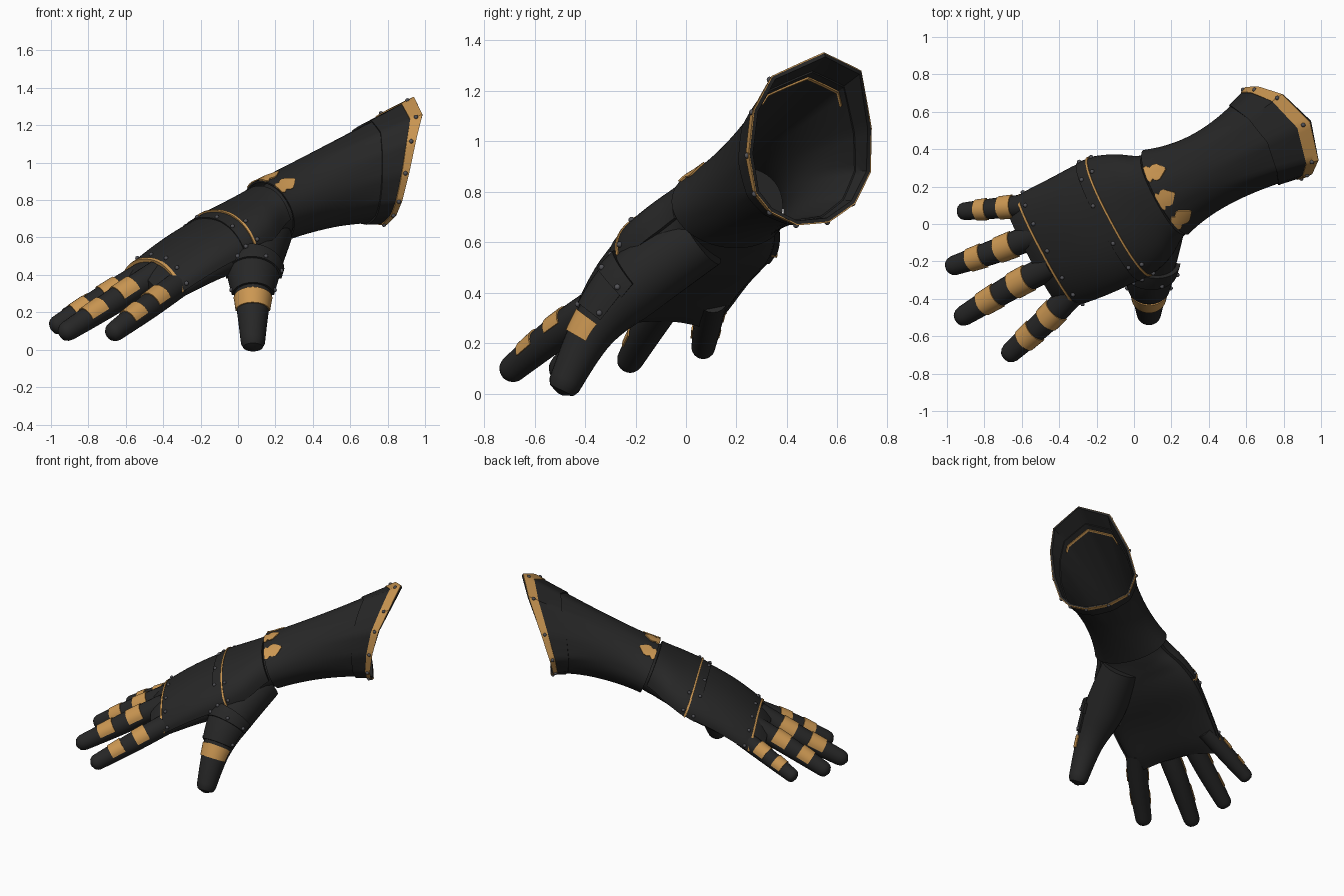
import bpy, bmesh, math
from mathutils import Vector as V

if "Cube" in bpy.data.objects:
    bpy.data.objects.remove(bpy.data.objects["Cube"])

def material(name, col):
    m = bpy.data.materials.new(name)
    m.diffuse_color = (*col, 1)
    m.use_nodes = True
    m.node_tree.nodes["Principled BSDF"].inputs["Base Color"].default_value = m.diffuse_color
    return m

BLACK = material("black leather", (0.020, 0.020, 0.020))
GOLD = material("gold trim", (0.60, 0.31, 0.085))
STEEL = material("grey rivet", (0.085, 0.085, 0.095))

# shared frame: D along the arm, U across the hand, W out of the back of the hand
D = V((0.83, 0.44, 0.35)).normalized()
U = V((0.47, -0.88, 0)).normalized()
W = U.cross(D)
if W.z < 0:
    W = -W

def catmull(keys, t):
    n = len(keys) - 1
    i = min(max(int(t), 0), n - 1)
    f = t - i
    p0, p1, p2, p3 = (keys[min(max(i + k, 0), n)] for k in (-1, 0, 1, 2))
    return [0.5 * (2*b + (c - a)*f + (2*a - 5*b + 4*c - d)*f*f + (3*b - a - 3*c + d)*f**3)
            for a, b, c, d in zip(p0, p1, p2, p3)]

def finish(name, bm, mat):
    bmesh.ops.remove_doubles(bm, verts=bm.verts, dist=1e-5)
    bmesh.ops.recalc_face_normals(bm, faces=bm.faces)
    me = bpy.data.meshes.new(name)
    bm.to_mesh(me)
    bm.free()
    me.materials.append(mat)
    ob = bpy.data.objects.new(name, me)
    bpy.context.collection.objects.link(ob)
    return ob

def shell(name, f, t0, t1, a0, a1, lo, hi, mat, nt=8, na=24, shape=None):
    """Thick patch of surface f(t, angle, offset); shape narrows it along t."""
    bm = bmesh.new()
    layers = []
    for off in (lo, hi):
        rows = []
        for i in range(nt + 1):
            k = shape[i] if shape else 1
            mid, half = (a0 + a1) / 2, (a1 - a0) / 2 * k
            rows.append([bm.verts.new(f(t0 + (t1 - t0)*i/nt, mid + half*(2*j/na - 1), off))
                         for j in range(na + 1)])
        layers.append(rows)
    A, B = layers
    for L in layers:
        for i in range(nt):
            for j in range(na):
                bm.faces.new((L[i][j], L[i+1][j], L[i+1][j+1], L[i][j+1]))
    for i in (0, nt):
        for j in range(na):
            bm.faces.new((A[i][j], A[i][j+1], B[i][j+1], B[i][j]))
    if a1 - a0 < 360:
        for j in (0, na):
            for i in range(nt):
                bm.faces.new((A[i][j], A[i+1][j], B[i+1][j], B[i][j]))
    return finish(name, bm, mat)

def solid(name, f, t0, t1, mat, nt=24, na=32):
    """Closed capped body swept from f."""
    bm = bmesh.new()
    rows = [[bm.verts.new(f(t0 + (t1 - t0)*i/nt, 360*j/na, 0)) for j in range(na)]
            for i in range(nt + 1)]
    for r, s in zip(rows, rows[1:]):
        for j in range(na):
            bm.faces.new((r[j], r[(j+1) % na], s[(j+1) % na], s[j]))
    bm.faces.new(rows[0])
    bm.faces.new(rows[-1])
    return finish(name, bm, mat)

# ---- surfaces ----
RIM = [V(p) for p in ((.91,.26,.95), (.95,.28,1.12), (.985,.35,1.25), (.945,.55,1.34),
                      (.80,.69,1.27), (.67,.725,1.05), (.60,.72,.88), (.61,.66,.76),
                      (.70,.56,.69), (.79,.44,.68), (.84,.34,.73), (.87,.285,.80))]

def arm(s, a, off):
    c, n = math.cos(math.radians(a)), math.sin(math.radians(a))
    c0, c1, c2 = V((.17, .17, .74)), V((.435, .305, .845)), V((.80, .50, 1.0))
    p0 = c0 + U*.255*c + W*.175*n
    p1 = c1 + U*.212*c + W*.205*n
    k = (a % 360) / 30
    i = int(k) % 12
    p2 = RIM[i].lerp(RIM[(i + 1) % 12], k - int(k))
    l0, l1, l2 = (s - 1)*(s - 2)/2, s*(2 - s), s*(s - 1)/2
    p = p0*l0 + p1*l1 + p2*l2
    r = p - (c0*l0 + c1*l1 + c2*l2)
    r -= D * r.dot(D)
    return p + r.normalized()*off

HAND = [(.24,.205,.77,.20,.14), (.14,.145,.71,.222,.138), (.03,.09,.645,.295,.138),
        (-.10,.03,.58,.335,.135), (-.28,-.06,.495,.335,.115), (-.46,-.14,.39,.32,.088),
        (-.54,-.175,.34,.28,.06)]

def hand(t, a, off):
    x, y, z, w, h = catmull(HAND, t)
    c, n = math.cos(math.radians(a)), math.sin(math.radians(a))
    e = lambda q: math.copysign(abs(q)**0.85, q)
    if n < 0:   # palm is fuller on the thumb side
        h *= 1 + .4*c*min(1, max(0, t - 1))
    p = V((x, y, z)) + U*(w + off)*e(c) + W*(h + off)*e(n)
    p.z -= 0.07*c*c*min(1, max(0, (t - 1)/4))
    return p

def digit(keys):
    """Surface of a finger through (x, y, z, radius) keys, rounded at the tip."""
    n = len(keys) - 1
    def f(t, a, off):
        p = V(catmull(keys, t)[:3])
        r = catmull(keys, t)[3]
        d = (V(catmull(keys, min(t + .05, n))[:3]) - V(catmull(keys, max(t - .05, 0))[:3])).normalized()
        side = d.cross(V((0, 0, 1))).normalized()
        up = side.cross(d)
        k = max(0, (t - n + .22)/.22)
        r = r*math.sqrt(max(.03, 1 - k*k)) + off
        return p + side*r*math.cos(math.radians(a)) + up*r*math.sin(math.radians(a))
    return f

# ---- forearm cuff ----
shell("forearm_sleeve", arm, 0, 1.85, 0, 360, -.012, 0, BLACK, 16, 72)
shell("flared_collar", arm, 1.66, 2, 0, 360, -.006, .009, BLACK, 6, 72)
shell("cuff_gold_rim", arm, 1.905, 1.998, 0, 360, .007, .014, GOLD, 3, 72)
shell("sleeve_gold_line", arm, 1.78, 1.80, 50, 130, -.018, -.008, GOLD, 1, 24)
for a in (122, 83, 46):
    shell("wrist_gold_leaf", arm, .005, .5, a - 12, a + 12, -.002, .007, GOLD, 6, 8,
          (.75, 1, .7, 1, 1, .6, .1))

# ---- hand body and back plates ----
solid("hand_body", hand, 0, 6, BLACK, 30, 40)
shell("wrist_plate", hand, .8, 2.85, -8, 188, 0, .024, BLACK, 12, 32)
shell("wrist_plate_gold_edge", hand, 2.80, 2.87, -8, 188, .005, .029, GOLD, 1, 32)
shell("middle_plate", hand, 2.7, 3.2, -6, 186, 0, .02, BLACK, 4, 32)
shell("back_plate", hand, 3.0, 5.0, -4, 184, 0, .013, BLACK, 14, 32)
shell("knuckle_gold_edge", hand, 4.95, 5.04, -4, 184, 0, .017, GOLD, 1, 32)

# ---- fingers ----
FINGERS = {
    "index": ((-.33,-.37,.34,.07), (-.48,-.525,.23,.067), (-.69,-.715,.075,.052)),
    "middle": ((-.43,-.22,.41,.07), (-.66,-.34,.26,.068), (-.95,-.515,.075,.052)),
    "ring": ((-.50,-.05,.405,.07), (-.74,-.145,.265,.065), (-1.0,-.235,.11,.05)),
    "pinky": ((-.53,.105,.375,.06), (-.73,.085,.275,.056), (-.94,.065,.165,.045)),
}
for name, keys in FINGERS.items():
    f = digit(keys)
    solid(name + "_finger", f, 0, 2, BLACK, 30, 20)
    shell(name + "_gold_band_inner", f, .62, .93, 0, 180, -.004, .006, GOLD, 5, 14)
    shell(name + "_gold_band_outer", f, 1.22, 1.47, 0, 180, -.004, .006, GOLD, 5, 14)

# ---- thumb ----
thumb = digit(((.16,.06,.62,.13), (.09,-.20,.435,.135), (.08,-.37,.25,.092), (.08,-.50,-.002,.06)))
solid("thumb", thumb, 0, 3, BLACK, 30, 24)
shell("thumb_root_plate", thumb, .95, 1.25, -5, 185, 0, .022, BLACK, 4, 20)
shell("thumb_lower_plate", thumb, 1.15, 1.8, 0, 180, 0, .012, BLACK, 6, 20)
shell("thumb_gold_band", thumb, 1.88, 2.17, 0, 180, -.004, .007, GOLD, 4, 16)

# ---- rivets ----
spots = [arm(1.95, a, .013) for a in range(0, 360, 30)]
spots += [hand(3.12, a, .021) for a in (5, 45, 75, 105, 135, 175)]
spots += [hand(2.70, a, .026) for a in (5, 40, 140, 175)]
spots += [hand(4.8, a, .015) for a in (5, 40, 65, 90, 115, 140, 175)]
spots += [thumb(1.18, a, .023) for a in (10, 60, 120, 170)]
spots += [thumb(1.72, a, .013) for a in (10, 170)]
bm = bmesh.new()
for p in spots:
    r = bmesh.ops.create_icosphere(bm, subdivisions=2, radius=.012)
    bmesh.ops.translate(bm, verts=r["verts"], vec=p)
finish("rivets", bm, STEEL)

# ---- smooth shading with crisp edges ----
for ob in bpy.data.objects:
    ob.select_set(True)
bpy.context.view_layer.objects.active = bpy.data.objects["hand_body"]
bpy.ops.object.shade_smooth_by_angle(angle=math.radians(35))
